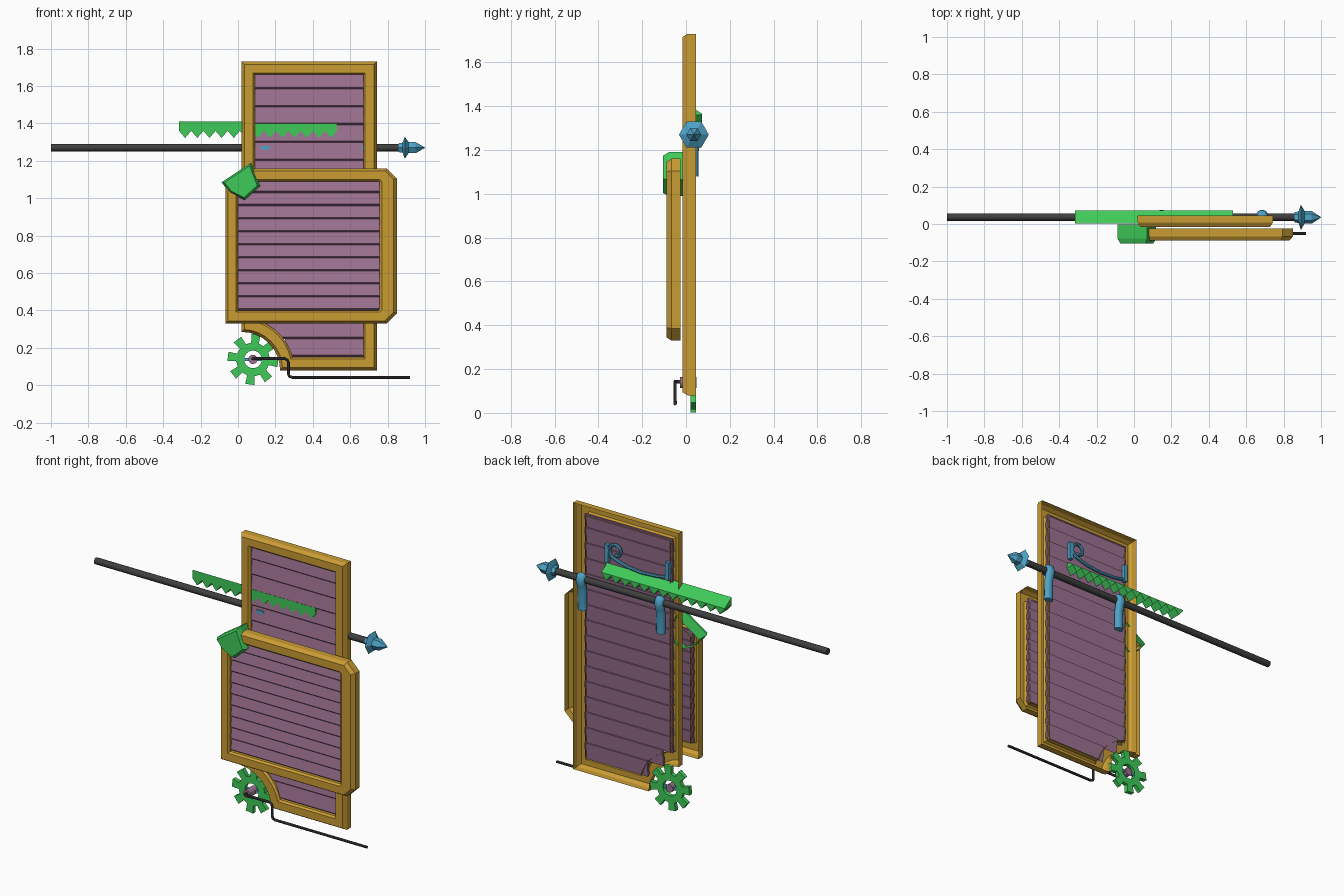
import bpy, bmesh
from math import sin, cos, pi, radians
from mathutils import Vector

if "Cube" in bpy.data.objects:
    bpy.data.objects.remove(bpy.data.objects["Cube"])


def material(name, rgb):
    m = bpy.data.materials.new(name)
    m.diffuse_color = (*rgb, 1)
    m.use_nodes = True
    m.node_tree.nodes["Principled BSDF"].inputs["Base Color"].default_value = m.diffuse_color
    return m


WOOD = material("ochre_wood", (0.59, 0.335, 0.034))
SLAT = material("plum_slat", (0.34, 0.168, 0.285))
GREEN = material("green_metal", (0.05, 0.59, 0.10))
BLUE = material("blue_metal", (0.075, 0.37, 0.58))
DARK = material("dark_iron", (0.05, 0.05, 0.052))


def loft(name, loops, mat, ring=False, caps=(True, True), smooth=False):
    """Skin equal-length loops; cap the ends, or close into a ring."""
    bm = bmesh.new()
    vs = [[bm.verts.new(p) for p in loop] for loop in loops]
    n = len(vs[0])
    pairs = list(zip(vs, vs[1:])) + ([(vs[-1], vs[0])] if ring else [])
    for a, b in pairs:
        for i in range(n):
            j = (i + 1) % n
            bm.faces.new((a[i], a[j], b[j], b[i]))
    for end, cap in zip((vs[0], vs[-1]), caps):
        if cap and not ring:
            bm.faces.new(end)
    bmesh.ops.recalc_face_normals(bm, faces=bm.faces)
    me = bpy.data.meshes.new(name)
    bm.to_mesh(me)
    bm.free()
    me.materials.append(mat)
    ob = bpy.data.objects.new(name, me)
    bpy.context.collection.objects.link(ob)
    if smooth:
        bpy.ops.object.select_all(action='DESELECT')
        ob.select_set(True)
        bpy.context.view_layer.objects.active = ob
        bpy.ops.object.shade_smooth_by_angle(angle=radians(40))
    return ob


def at_y(pts, y):
    return [(x, y, z) for x, z in pts]


def prism(name, pts, y0, y1, mat):
    return loft(name, [at_y(pts, y0), at_y(pts, y1)], mat)


def box(name, x0, x1, y0, y1, z0, z1, mat):
    return prism(name, [(x0, z0), (x1, z0), (x1, z1), (x0, z1)], y0, y1, mat)


def mix(a, b, t):
    return [(p[0] + (q[0] - p[0]) * t, p[1] + (q[1] - p[1]) * t) for p, q in zip(a, b)]


def frame(name, outer, inner, y0, y1):
    """Open-backed picture frame with both front edges bevelled."""
    return loft(name, [at_y(outer, y1), at_y(outer, y0 + .022), at_y(mix(outer, inner, .2), y0),
                       at_y(mix(outer, inner, .86), y0), at_y(inner, y0 + .012), at_y(inner, y0 + .042)],
                WOOD, caps=(False, False))


def slat(name, x0, x1, z0, z1, y):
    """Board leaning back, with a sloped lower edge overlapping the board below."""
    sec = [(y, z0 + .005), (y + .014, z0 - .006), (y + .024, z1), (y + .012, z1)]
    return loft(name, [[(x, a, b) for a, b in sec] for x in (x0, x1)], SLAT)


def lathe_x(name, prof, y, z, sides, mat, smooth=False):
    return loft(name, [[(x, y + r * cos(2 * pi * i / sides), z + r * sin(2 * pi * i / sides))
                        for i in range(sides)] for x, r in prof], mat, smooth=smooth)


def tube(name, path, r, sides, mat, smooth=True):
    """Tube swept along a planar or bent path."""
    P = [Vector(p) for p in path]
    loops, side = [], None
    for i, p in enumerate(P):
        t = (P[min(i + 1, len(P) - 1)] - P[max(i - 1, 0)]).normalized()
        if side is None:
            side = t.orthogonal()
        side = (side - t * side.dot(t)).normalized()
        up = t.cross(side)
        loops.append([p + r * (side * cos(2 * pi * k / sides) + up * sin(2 * pi * k / sides))
                      for k in range(sides)])
    return loft(name, loops, mat, smooth=smooth)


# Tall rear panel with a concave corner around the gear
def arc(r, a0, a1, n=9):
    return [(.02 + r * cos(radians(a0 + (a1 - a0) * i / (n - 1))),
             .08 + r * sin(radians(a0 + (a1 - a0) * i / (n - 1)))) for i in range(n)]


frame("rear_panel_frame",
      [(.02, 1.73), (.742, 1.73), (.742, .08)] + arc(.205, 0, 90),
      [(.09, 1.66), (.67, 1.66), (.67, .15)] + arc(.28, 14.5, 75.5), -.015, .046)
for i in range(16):
    z = .157 + i * .0953
    slat(f"rear_slat_{i}", {0: .25, 1: .145}.get(i, .08), .68, z, min(z + .0953, 1.67), 0)

# Smaller front door with clipped corners
frame("front_door_frame",
      [(-.068, .33), (.795, .33), (.85, .385), (.85, 1.105), (.795, 1.16), (.05, 1.16), (-.068, 1.08)],
      [(0, .40), (.751, .40), (.757, .406), (.757, 1.084), (.751, 1.09), (.04, 1.09), (0, 1.06)],
      -.088, -.025)
for i in range(10):
    z = .405 + i * .0697
    slat(f"door_slat_{i}", -.01, .767, z, z + .0697, -.071)

# Green corner cap on the door, open at the back
cap = [(-.088, 1.085), (.07, 1.19), (.118, 1.065), (.035, .99), (-.045, 1.03)]
mid = [(.015, 1.08)] * 5
loft("corner_cap", [at_y(cap, -.002), at_y(cap, -.078), at_y(mix(cap, mid, .15), -.105)],
     GREEN, caps=(False, True))

# Hanging rod and hexagonal finial
lathe_x("hanging_rod", [(-1, .02), (.87, .02)], .037, 1.27, 12, DARK, smooth=True)
lathe_x("rod_finial", [(.858, .027), (.88, .031), (.892, .068), (.912, .034), (.95, .034), (1.0, .001)],
        .036, 1.27, 6, BLUE)

# Rod hooks on the rear panel, each with a peg through the slats
for k, x in enumerate((.147, .685)):
    hook = tube(f"rod_hook_{k}", [(x, .036, 1.08), (x, .037, 1.20), (x, .045, 1.235), (x, .054, 1.265),
                                  (x, .048, 1.288), (x, .036, 1.294)], .022, 12, BLUE)
    for v in hook.data.vertices:
        v.co.x = x + (v.co.x - x) * 1.3
    box(f"hook_peg_{k}", x - .024, x + .024, .003, .05, 1.26, 1.28, BLUE)

# Toothed rack with a top that slopes to the back
x0, x1, n = -.315, .53, 13
p = (x1 - x0) / n
teeth = []
for i in range(n):
    teeth += [(x0 + i * p, 1.36), (x0 + (i + .5) * p, 1.322)]
teeth.append((x1, 1.36))
loft("toothed_rack", [[(x, y, z) for x, z in teeth] + [(x, y, h) for x, _ in reversed(teeth)]
                      for y, h in ((.003, 1.41), (.072, 1.366))], GREEN)

# Gear ring
gx, gz = .08, .138
outer, hole = [], []
for i in range(8):
    for da, r in ((-13, .09), (-10.5, .137), (10.5, .137), (13, .09)):
        a = radians(83 + 45 * i + da)
        outer.append((gx + r * cos(a), gz + r * sin(a)))
        a = radians(83 + 45 * i + (da * 1.3 if r < .1 else da * .5))
        hole.append((gx + .047 * cos(a), gz + .047 * sin(a)))
loft("gear_wheel", [at_y(outer, .02), at_y(hole, .02), at_y(hole, .046), at_y(outer, .046)],
     GREEN, ring=True)

# Axle, key and crank handle
circ = [(gx + .025 * cos(2 * pi * i / 12), gz + .025 * sin(2 * pi * i / 12)) for i in range(12)]
prism("gear_axle", circ, -.028, .048, SLAT)
box("axle_key", gx - .052, gx + .052, .025, .04, gz - .008, gz + .008, BLUE)
tube("crank_handle", [(gx, -.02, .142), (gx, -.043, .142), (gx + .008, -.05, .142), (.25, -.05, .142),
                      (.265, -.05, .135), (.27, -.05, .12), (.27, -.05, .06), (.275, -.05, .047),
                      (.29, -.05, .042), (.92, -.05, .042)], .008, 8, DARK)

# Scroll latch on the rear panel's back
scroll = [(.10, .034, 1.435), (.17, .034, 1.422), (.28, .034, 1.415), (.38, .034, 1.425), (.45, .034, 1.445)]
for i in range(12):
    a = radians(-50 + i * 30)
    r = .05 - i * .0022
    scroll.append((.455 + r * cos(a), .034, 1.50 + r * sin(a)))
tube("scroll_latch", scroll, .010, 8, BLUE)
for k, x in enumerate((.10, .515)):
    box(f"latch_plate_{k}", x - .012, x + .012, .022, .046, 1.42, 1.53, BLUE)
